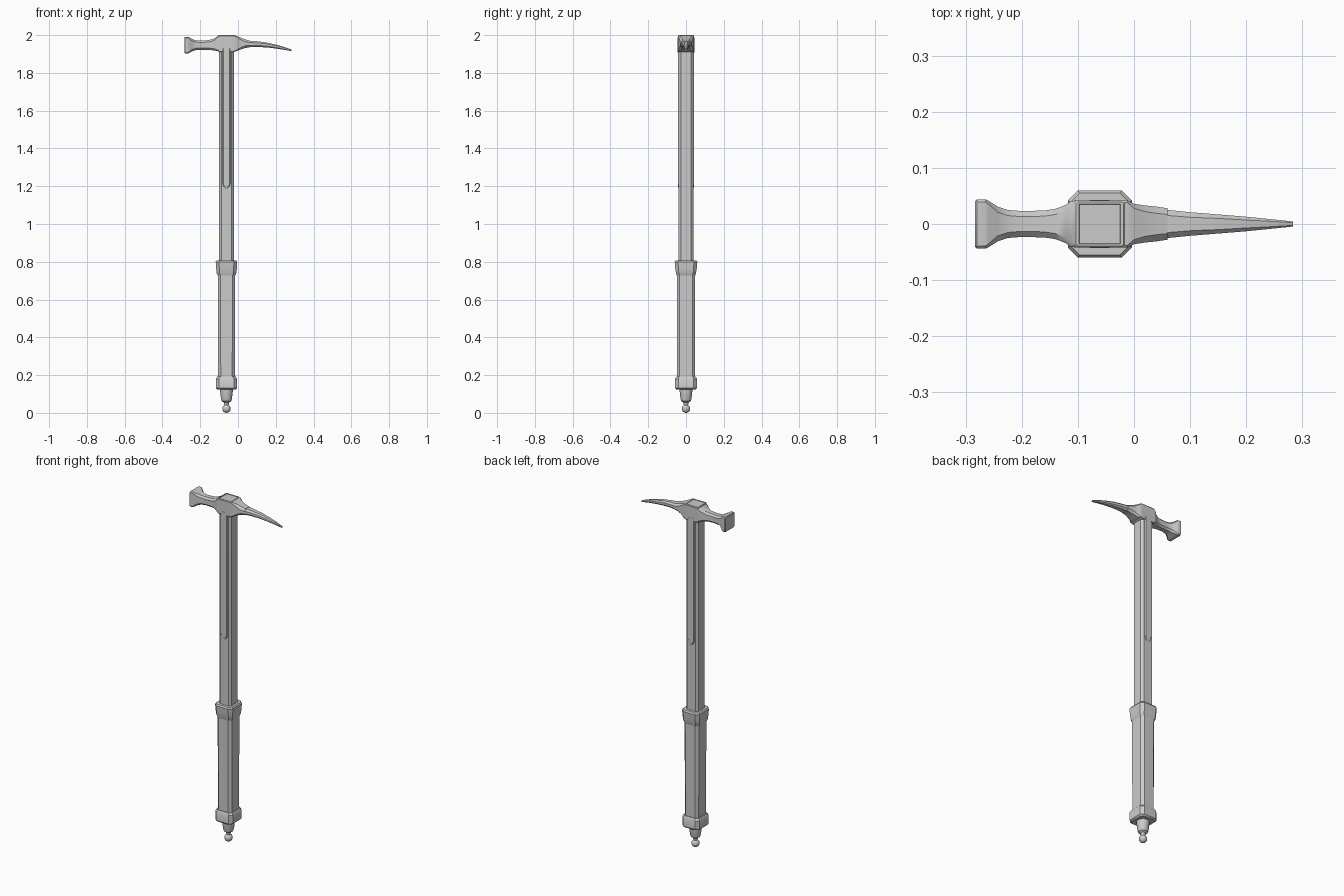
import bpy, bmesh, math

CX = -0.061  # shaft axis


def finish(name, bm, angle=35):
    bmesh.ops.recalc_face_normals(bm, faces=bm.faces)
    me = bpy.data.meshes.new(name)
    bm.to_mesh(me)
    bm.free()
    ob = bpy.data.objects.new(name, me)
    bpy.context.collection.objects.link(ob)
    bpy.ops.object.select_all(action='DESELECT')
    ob.select_set(True)
    bpy.context.view_layer.objects.active = ob
    bpy.ops.object.shade_smooth_by_angle(angle=math.radians(angle))
    return ob


def skin(name, rings, angle=35):
    bm = bmesh.new()
    loops = [[bm.verts.new(p) for p in r] for r in rings]
    n = len(loops[0])
    for a, b in zip(loops, loops[1:]):
        for i in range(n):
            j = (i + 1) % n
            bm.faces.new((a[i], a[j], b[j], b[i]))
    bm.faces.new(loops[0])
    bm.faces.new(loops[-1])
    return finish(name, bm, angle)


def octagon(a, b, c):
    return [(a, c - b), (a, b - c), (a - c, b), (c - a, b),
            (-a, b - c), (-a, c - b), (c - a, -b), (a - c, -b)]


def upright(name, rows):
    """rows: z, half x, half y, chamfer"""
    return skin(name, [[(CX + u, v, z) for u, v in octagon(a, b, c)]
                       for z, a, b, c in rows])


def sideways(name, rows):
    """rows: x, z low, z high, half y, chamfer"""
    return skin(name, [[(x, u, (lo + hi) / 2 + v)
                        for u, v in octagon(hy, (hi - lo) / 2, c)]
                       for x, lo, hi, hy, c in rows])


def lathe(name, profile, seg=24):
    return skin(name, [[(CX + r * math.cos(2 * math.pi * i / seg),
                         r * math.sin(2 * math.pi * i / seg), z)
                        for i in range(seg)] for z, r in profile])


# Shaft and the strap plates let into its front and back
upright("shaft", [(0.7, 0.039, 0.039, 0.012), (1.93, 0.039, 0.039, 0.012)])
upright("strap_plates", [(1.188, 0.004, 0.039, 0.002), (1.194, 0.012, 0.041, 0.003),
                         (1.205, 0.018, 0.043, 0.004), (1.22, 0.021, 0.043, 0.004),
                         (1.93, 0.021, 0.043, 0.004)])

# Grip with its two collars
upright("grip", [(0.15, 0.044, 0.047, 0.014), (0.77, 0.046, 0.049, 0.014)])
upright("upper_collar", [(0.725, 0.045, 0.048, 0.014), (0.74, 0.052, 0.053, 0.015),
                         (0.765, 0.055, 0.057, 0.017), (0.80, 0.057, 0.06, 0.018),
                         (0.808, 0.052, 0.055, 0.016)])
upright("lower_collar", [(0.124, 0.048, 0.051, 0.015), (0.132, 0.056, 0.058, 0.017),
                         (0.18, 0.056, 0.058, 0.017), (0.192, 0.049, 0.051, 0.015)])

# Pommel finial: tapered cup and ball
lathe("pommel_cup", [(0.14, 0.035), (0.118, 0.034), (0.075, 0.029),
                     (0.062, 0.025), (0.055, 0.014), (0.036, 0.010)])
lathe("pommel_ball", [(0.022 - 0.022 * math.cos(math.pi * i / 12),
                       max(0.0005, 0.022 * math.sin(math.pi * i / 12)))
                      for i in range(13)])

# Head block with sunken top panel
upright("head_block", [(1.91, 0.041, 0.039, 0.003), (1.914, 0.045, 0.042, 0.003),
                       (1.996, 0.045, 0.042, 0.003), (2.0, 0.042, 0.039, 0.003),
                       (2.0, 0.037, 0.036, 0.001), (1.997, 0.036, 0.035, 0.001)])

# Hammer: flared base, waisted neck, square striking face
sideways("hammer", [(-0.10, 1.915, 1.995, 0.042, 0.004), (-0.112, 1.916, 1.992, 0.041, 0.007),
                    (-0.122, 1.918, 1.984, 0.034, 0.009), (-0.14, 1.920, 1.977, 0.027, 0.010),
                    (-0.16, 1.922, 1.973, 0.024, 0.010), (-0.20, 1.922, 1.971, 0.023, 0.010),
                    (-0.225, 1.920, 1.973, 0.025, 0.010), (-0.243, 1.914, 1.979, 0.031, 0.010),
                    (-0.260, 1.905, 1.989, 0.042, 0.006), (-0.265, 1.903, 1.991, 0.044, 0.005),
                    (-0.280, 1.903, 1.991, 0.044, 0.005), (-0.283, 1.906, 1.988, 0.041, 0.005)])

# Pick: faceted base running into a drooping spike
sideways("pick", [(-0.03, 1.914, 1.997, 0.042, 0.003), (-0.012, 1.914, 1.997, 0.042, 0.004),
                  (0.0, 1.918, 1.992, 0.036, 0.008), (0.02, 1.926, 1.984, 0.033, 0.011),
                  (0.04, 1.932, 1.977, 0.031, 0.012), (0.06, 1.935, 1.972, 0.028, 0.011)])
sideways("pick_spike", [(0.05, 1.936, 1.971, 0.026, 0.010), (0.10, 1.937, 1.968, 0.021, 0.009),
                        (0.15, 1.935, 1.961, 0.017, 0.007), (0.20, 1.929, 1.950, 0.013, 0.006),
                        (0.24, 1.923, 1.939, 0.009, 0.004), (0.283, 1.915, 1.924, 0.0045, 0.002)])
